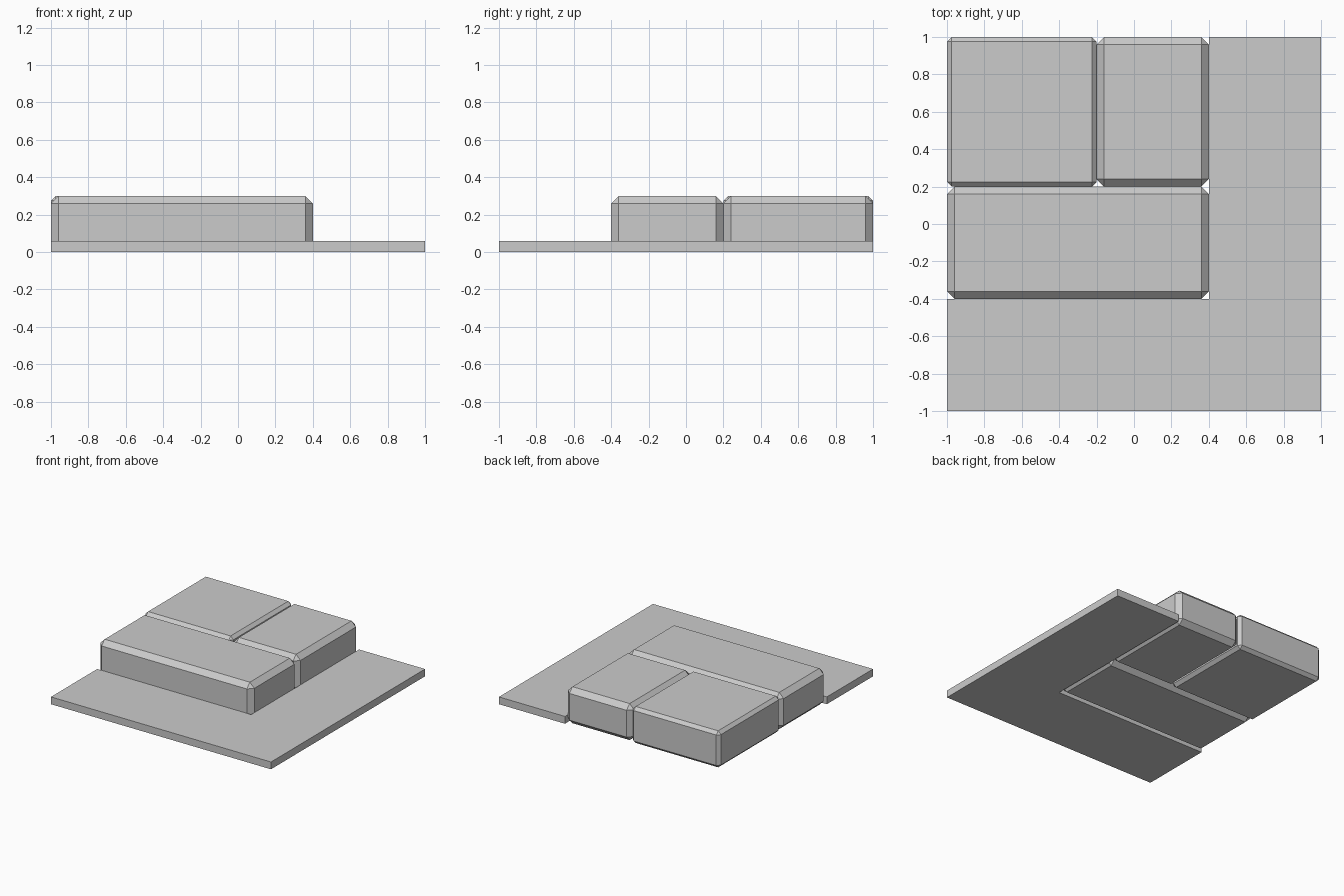
import bpy, bmesh

if "Cube" in bpy.data.objects:
    bpy.data.objects.remove(bpy.data.objects["Cube"])

# Single flat grey
grey = bpy.data.materials.new("plain_grey")
grey.diffuse_color = (0.6, 0.6, 0.6, 1)
grey.use_nodes = True
grey.node_tree.nodes["Principled BSDF"].inputs["Base Color"].default_value = grey.diffuse_color


def make_object(name, bm):
    bmesh.ops.recalc_face_normals(bm, faces=bm.faces)
    mesh = bpy.data.meshes.new(name)
    bm.to_mesh(mesh)
    bm.free()
    mesh.materials.append(grey)
    obj = bpy.data.objects.new(name, mesh)
    bpy.context.collection.objects.link(obj)
    return obj


def prism(name, outline, height):
    """Flat outline raised from the ground to the given height."""
    bm = bmesh.new()
    face = bm.faces.new([bm.verts.new((x, y, 0)) for x, y in outline])
    raised = bmesh.ops.extrude_face_region(bm, geom=[face])["geom"]
    for v in raised:
        if isinstance(v, bmesh.types.BMVert):
            v.co.z = height
    return make_object(name, bm)


def block(name, x0, x1, y0, y1, chamfer):
    """Box standing on the ground with every edge chamfered."""
    obj = prism(name, [(x0, y0), (x1, y0), (x1, y1), (x0, y1)], 0.3)
    bevel = obj.modifiers.new("chamfer", "BEVEL")
    bevel.width = chamfer
    bevel.segments = 1
    bevel.limit_method = "NONE"
    return obj


# L-shaped slab wrapping the front and right of the blocks
prism("base_slab", [(-1, -1), (1, -1), (1, 1), (0.4, 1), (0.4, -0.4), (-1, -0.4)], 0.06)

# Three chamfered blocks
block("back_left_block", -1, -0.2, 0.2, 1, 0.025)
block("back_right_block", -0.2, 0.4, 0.2, 1, 0.04)
block("front_block", -1, 0.4, -0.4, 0.2, 0.04)
